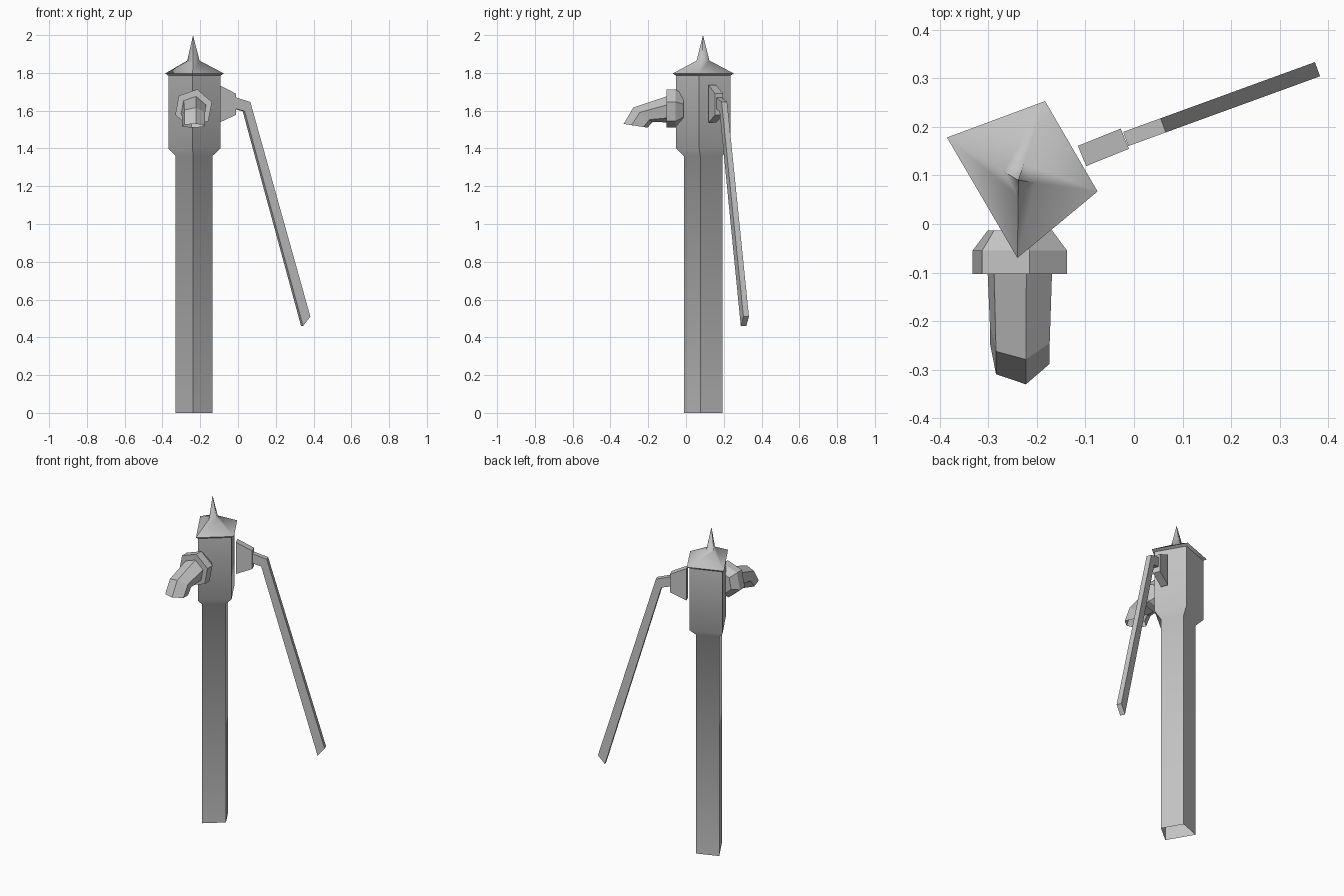
import bpy
import bmesh
from math import cos, sin, radians
from mathutils import Vector

if "Cube" in bpy.data.objects:
    bpy.data.objects.remove(bpy.data.objects["Cube"], do_unlink=True)

iron = bpy.data.materials.new("grey iron")
iron.use_nodes = True
grey = (0.55, 0.55, 0.55, 1)
iron.diffuse_color = grey
iron.node_tree.nodes["Principled BSDF"].inputs["Base Color"].default_value = grey


def loft(name, rings, cap_start=False, cap_end=False, smooth=None):
    """Skin a list of equal-sized point rings."""
    bm = bmesh.new()
    loops = [[bm.verts.new(p) for p in ring] for ring in rings]
    for low, high in zip(loops, loops[1:]):
        n = len(low)
        for i in range(n):
            j = (i + 1) % n
            bm.faces.new((low[i], low[j], high[j], high[i]))
    if cap_start:
        bm.faces.new(loops[0][::-1])
    if cap_end:
        bm.faces.new(loops[-1])
    bmesh.ops.remove_doubles(bm, verts=bm.verts, dist=0.0001)
    bmesh.ops.recalc_face_normals(bm, faces=bm.faces)
    mesh = bpy.data.meshes.new(name)
    bm.to_mesh(mesh)
    bm.free()
    mesh.materials.append(iron)
    obj = bpy.data.objects.new(name, mesh)
    bpy.context.collection.objects.link(obj)
    if smooth:
        bpy.ops.object.select_all(action="DESELECT")
        bpy.context.view_layer.objects.active = obj
        obj.select_set(True)
        bpy.ops.object.shade_smooth_by_angle(angle=radians(smooth))
    return obj


# Four-sided column and roof share one slightly uneven footprint
centre = Vector((-0.238, 0.09))
footprint = [Vector(p) for p in
             ((-0.24, -0.07), (-0.075, 0.067), (-0.183, 0.253), (-0.385, 0.178))]


def square(scale, z):
    return [(*(centre + (p - centre) * scale), z) for p in footprint]


# Hollow column with a flared head, open at the foot
loft("column", [square(0.63, 0), square(0.63, 1.36), square(0.89, 1.4),
                square(0.89, 1.785)], smooth=50)

# Concave roof drawn up into a spike
loft("roof", [square(0.89, 1.785), square(1, 1.797), square(0.21, 1.865),
              square(0, 2)], smooth=60)


def hexagon(radius, y, z, tilt=0):
    """Six-sided ring, leaning forward by tilt degrees."""
    up = Vector((0, -sin(radians(tilt)), cos(radians(tilt))))
    side = Vector((1, 0, 0))
    return [Vector((-0.235, y, z)) + radius * (cos(a) * side + sin(a) * up)
            for a in (radians(19 + 60 * k) for k in range(6))]


# Collar and bent spout
loft("collar", [hexagon(0.07, -0.013, 1.612), hexagon(0.103, -0.055, 1.612),
                hexagon(0.103, -0.103, 1.612), hexagon(0.07, -0.103, 1.607)],
     cap_start=True)
loft("spout", [hexagon(0.07, -0.103, 1.607), hexagon(0.065, -0.228, 1.578, 53),
               hexagon(0.065, -0.267, 1.52, 81)])


def plate(name, profile, origin, angle, width):
    """Upright flat bar: side profile (distance, z) given a width."""
    along = Vector((cos(radians(angle)), sin(radians(angle)), 0))
    across = Vector((-along.y, along.x, 0)) * width / 2
    base = Vector((*origin, 0))
    rings = [[base + along * s + Vector((0, 0, z)) + across * k for s, z in profile]
             for k in (-1, 1)]
    return loft(name, rings, cap_start=True, cap_end=True)


# Tapered pivot bracket and the long lever handle
plate("bracket", [(0, 1.735), (0.095, 1.69), (0.095, 1.578), (0, 1.537)],
      (-0.107, 0.14), 22, 0.045)
plate("handle", [(0, 1.67), (0.082, 1.646), (0.42, 0.51), (0.379, 0.46),
                 (0.05, 1.597), (0, 1.61)],
      (-0.017, 0.175), 20, 0.031)
